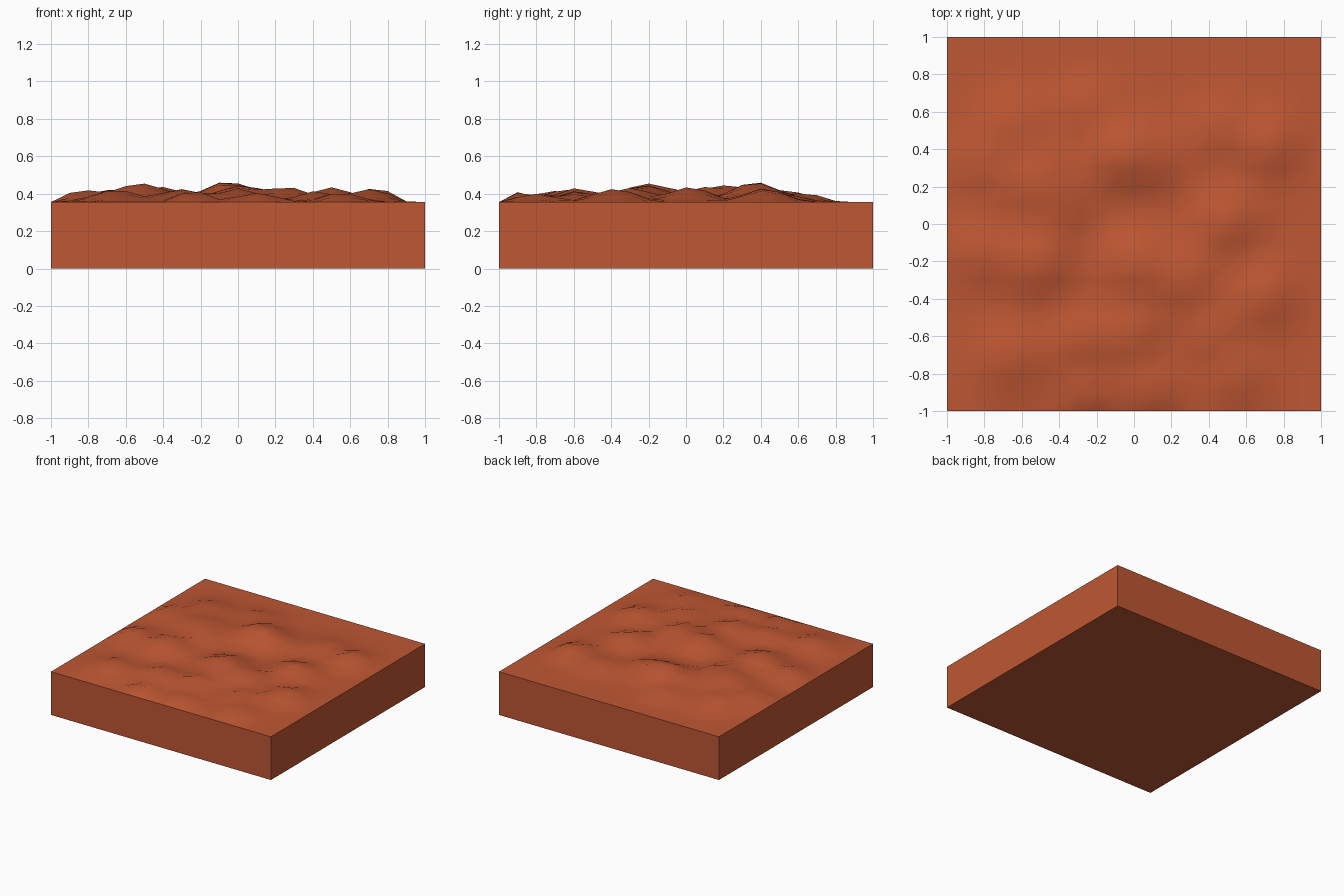
import bpy, bmesh, math

if "Cube" in bpy.data.objects:
    bpy.data.objects.remove(bpy.data.objects["Cube"])

N = 20          # grid cells per side
BASE = 0.355    # height of the flat rim

# Hills on the slab: x, y, height, radius
HILLS = [
    (-0.06, 0.37, 0.112, 0.17), (0.10, 0.33, 0.07, 0.15),
    (-0.52, 0.22, 0.09, 0.22), (-0.38, 0.08, 0.075, 0.13),
    (-0.52, -0.20, 0.10, 0.19), (-0.65, 0.52, 0.07, 0.16),
    (0.02, -0.22, 0.09, 0.18), (0.26, -0.30, 0.08, 0.16),
    (0.00, -0.58, 0.075, 0.14), (-0.30, -0.62, 0.07, 0.16),
    (0.50, 0.02, 0.08, 0.15), (0.73, 0.42, 0.075, 0.14),
    (0.70, -0.38, 0.07, 0.15), (0.42, -0.58, 0.06, 0.13),
    (-0.65, -0.70, 0.065, 0.16), (-0.24, -0.91, 0.06, 0.11),
    (0.10, -0.88, 0.05, 0.13), (0.55, -0.80, 0.05, 0.13),
    (-0.82, -0.15, 0.07, 0.15), (-0.82, 0.32, 0.06, 0.14),
    (-0.25, 0.62, 0.05, 0.16), (0.45, 0.50, 0.05, 0.15),
]


def terrain(x, y):
    # Soft maximum of the hills, falling to the flat rim
    total = sum((h * math.exp(-((x - a) ** 2 + (y - b) ** 2) / (2 * (0.75 * r) ** 2))) ** 3
                for a, b, h, r in HILLS)
    edge = min(1 + x, 0.92 - x, 1 + y, 0.84 - y)
    mask = max(0.0, min(1.0, edge / 0.1))
    return BASE + mask * min(0.12, total ** (1 / 3))


clay = bpy.data.materials.new("rust_clay")
clay.diffuse_color = (0.52, 0.095, 0.033, 1)
clay.use_nodes = True
clay.node_tree.nodes["Principled BSDF"].inputs["Base Color"].default_value = clay.diffuse_color

# Rough ground surface
bm = bmesh.new()
bmesh.ops.create_grid(bm, x_segments=N, y_segments=N, size=1)
for v in bm.verts:
    v.co.z = terrain(v.co.x, v.co.y)
for f in bm.faces:
    f.smooth = True

# Straight sides and flat underside
rim = [e for e in bm.edges if e.is_boundary]
out = bmesh.ops.extrude_edge_only(bm, edges=rim)["geom"]
for v in out:
    if isinstance(v, bmesh.types.BMVert):
        v.co.z = 0
bottom = [e for e in bm.edges if e.is_boundary]
bmesh.ops.contextual_create(bm, geom=bottom)
bmesh.ops.recalc_face_normals(bm, faces=bm.faces[:])

mesh = bpy.data.meshes.new("ground_slab")
bm.to_mesh(mesh)
bm.free()
mesh.materials.append(clay)
slab = bpy.data.objects.new("ground_slab", mesh)
bpy.context.collection.objects.link(slab)

# Smooth hills, sharp slab edges
bpy.context.view_layer.objects.active = slab
slab.select_set(True)
bpy.ops.object.shade_smooth_by_angle(angle=math.radians(50))
